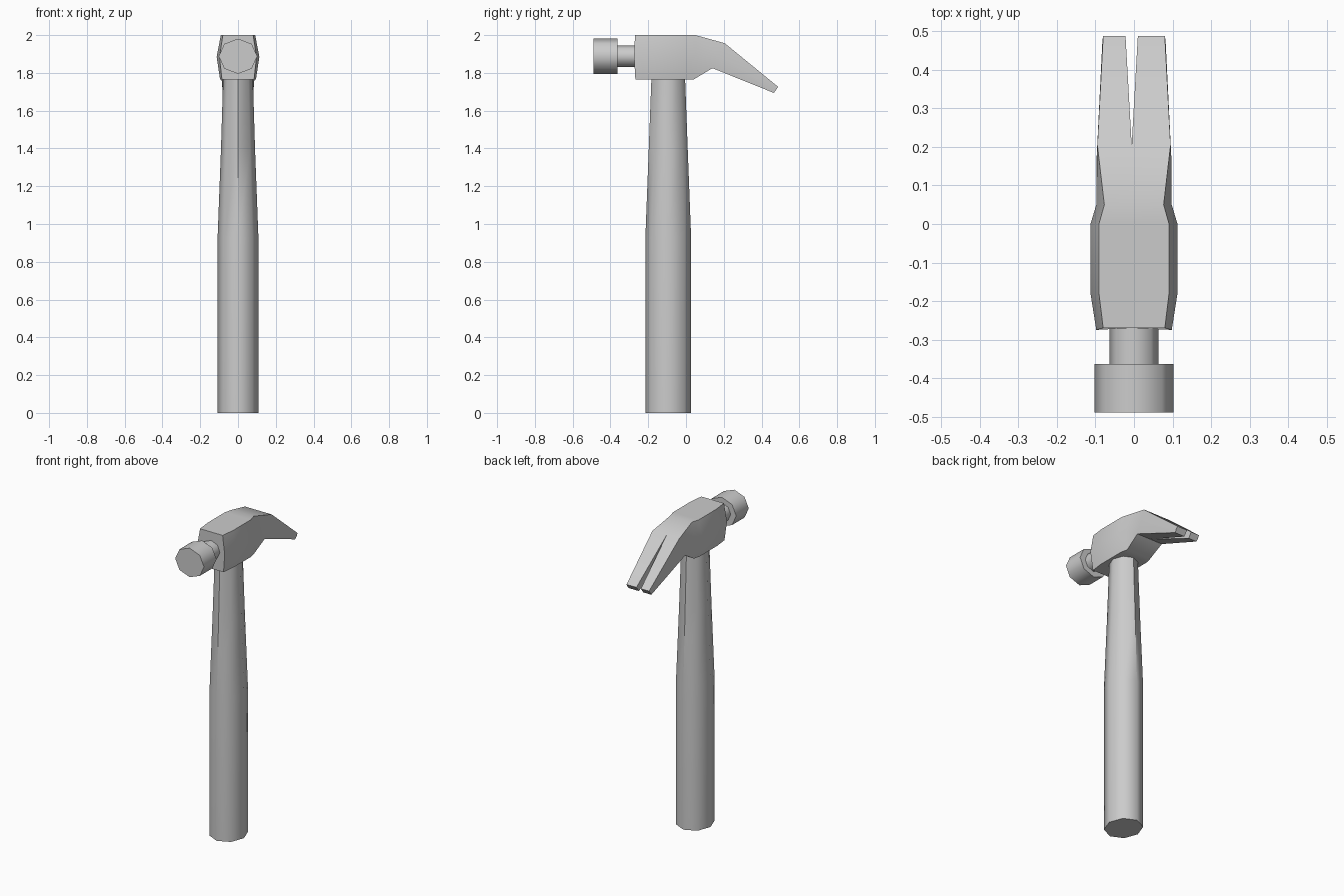
import bpy, bmesh, math

if "Cube" in bpy.data.objects:
    bpy.data.objects.remove(bpy.data.objects["Cube"])


def finish(name, bm, angle):
    bmesh.ops.recalc_face_normals(bm, faces=bm.faces[:])
    mesh = bpy.data.meshes.new(name)
    bm.to_mesh(mesh)
    bm.free()
    ob = bpy.data.objects.new(name, mesh)
    bpy.context.collection.objects.link(ob)
    bpy.ops.object.select_all(action='DESELECT')
    ob.select_set(True)
    bpy.context.view_layer.objects.active = ob
    bpy.ops.object.shade_smooth_by_angle(angle=math.radians(angle))
    return ob


def bridge(bm, a, b):
    n = len(a)
    for i in range(n):
        j = (i + 1) % n
        quad = []
        for v in (a[i], a[j], b[j], b[i]):
            if v not in quad:
                quad.append(v)
        if len(quad) > 2 and not bm.faces.get(quad):
            bm.faces.new(quad)


def loft(name, rings, angle):
    bm = bmesh.new()
    loops = [[bm.verts.new(p) for p in r] for r in rings]
    for a, b in zip(loops, loops[1:]):
        bridge(bm, a, b)
    bm.faces.new(loops[0])
    bm.faces.new(loops[-1])
    return finish(name, bm, angle)


CIRCLE = [(math.cos(i * math.pi / 4), math.sin(i * math.pi / 4)) for i in range(8)]

# Handle: eight-sided oval that tapers toward the head
handle = [(0.0, 0.108, 0.121, -0.094), (0.93, 0.108, 0.121, -0.094),
          (1.40, 0.090, 0.103, -0.094), (1.80, 0.078, 0.088, -0.094)]
loft("handle", [[(rx * c, cy + ry * s, z) for c, s in CIRCLE]
                for z, rx, ry, cy in handle], 50)

# Striking face and neck: octagonal drums along y
for name, y0, y1, rx, rz in (("striking_face", -0.49, -0.363, 0.102, 0.093),
                             ("neck", -0.37, -0.26, 0.063, 0.058)):
    loft(name, [[(rx * c, y, 1.888 + rz * s) for c, s in CIRCLE]
                for y in (y0, y1)], 50)

# Head: per station (half-width, y, z) for the top, middle and bottom
stations = [
    ((0.080, -0.270, 2.00), (0.098, -0.275, 1.885), (0.085, -0.268, 1.765)),
    ((0.091, -0.180, 2.00), (0.113, -0.180, 1.885), (0.095, -0.180, 1.765)),
    ((0.091, 0.000, 2.00), (0.113, 0.000, 1.885), (0.095, 0.000, 1.765)),
    ((0.077, 0.050, 2.00), (0.098, 0.050, 1.885), (0.085, 0.040, 1.765)),
    ((0.095, 0.205, 1.957), (0.097, 0.172, 1.890), (0.092, 0.140, 1.825)),
]
bm = bmesh.new()
SLOT = -0.006
loops = []
for t, m, b in stations:
    pts = [(SLOT, *t[1:]), t, m, b, (SLOT, *b[1:])]
    pts += [(-w, y, z) for w, y, z in (b, m, t)]
    loops.append([bm.verts.new(p) for p in pts])
for a, b in zip(loops, loops[1:]):
    bridge(bm, a, b)
bm.faces.new(loops[0])

# Claws: each side of the last station runs on to its own tip
last = loops[-1]
for side, ids in ((1, (0, 1, 2, 3, 4)), (-1, (0, 7, 6, 5, 4))):
    inner = SLOT + side * 0.016
    tip = [(inner, 0.488, 1.726), (side * 0.080, 0.488, 1.726),
           (side * 0.082, 0.477, 1.710), (side * 0.080, 0.465, 1.694),
           (inner, 0.465, 1.694)]
    end = [bm.verts.new(p) for p in tip]
    bridge(bm, [last[i] for i in ids], end)
    bm.faces.new(end)
finish("claw_head", bm, 40)
